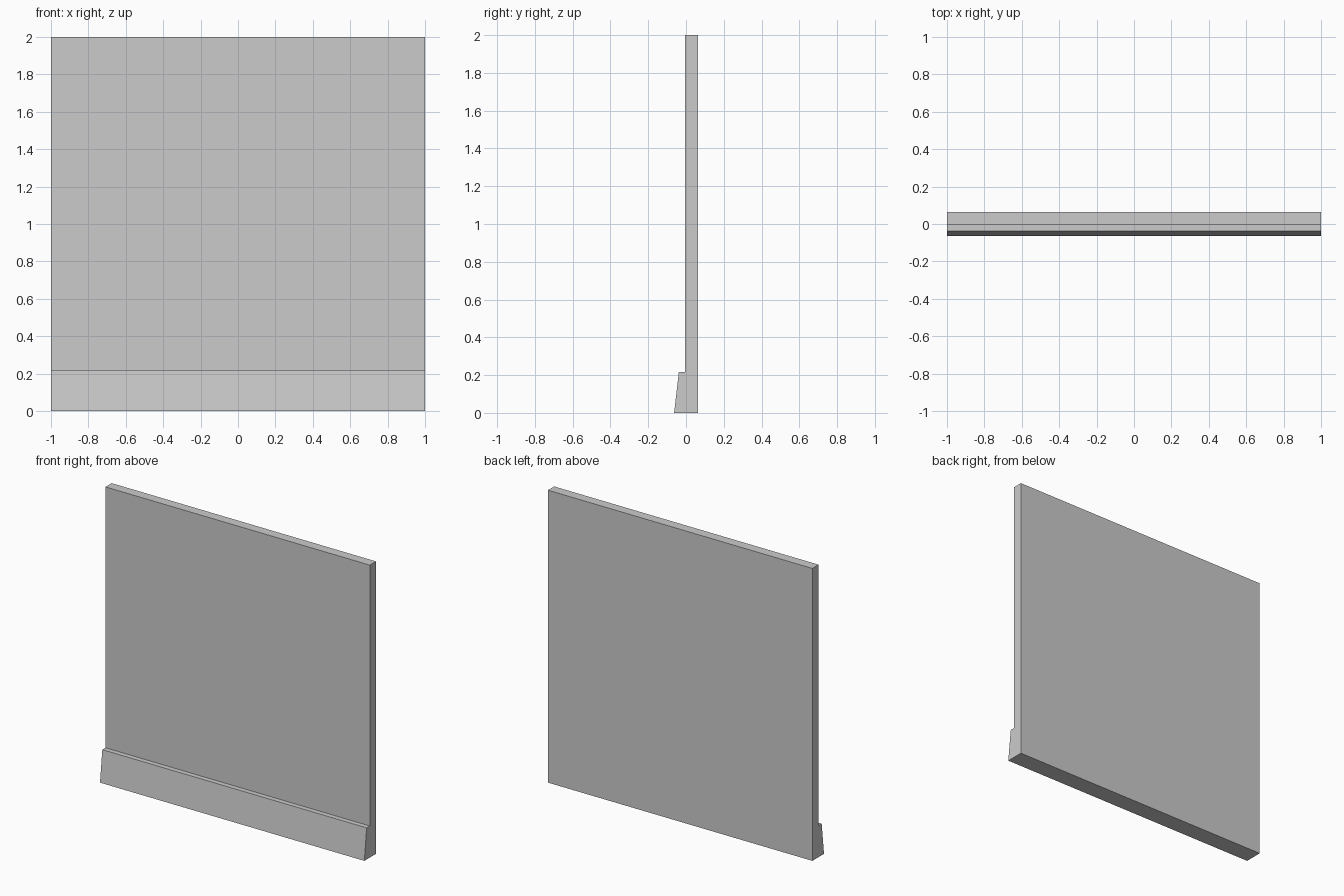
import bpy
import bmesh

cube = bpy.data.objects.get("Cube")
if cube:
    bpy.data.objects.remove(cube, do_unlink=True)

# Plain grey plaster
grey = bpy.data.materials.new("light_grey")
grey.use_nodes = True
colour = (0.6, 0.6, 0.6, 1.0)
grey.diffuse_color = colour
grey.node_tree.nodes["Principled BSDF"].inputs["Base Color"].default_value = colour

# Side profile (y, z): wall slab with a sloped skirting along the front foot
half_width = 1.0
back, wall_front = 0.063, -0.004
skirt_top, skirt_foot, skirt_height = -0.038, -0.063, 0.216
profile = [
    (back, 0), (back, 2), (wall_front, 2), (wall_front, skirt_height),
    (skirt_top, skirt_height), (skirt_foot, 0),
]

# Wall panel: profile swept across the full width
bm = bmesh.new()
section = bm.faces.new([bm.verts.new((-half_width, y, z)) for y, z in profile])
sweep = bmesh.ops.extrude_face_region(bm, geom=[section], use_keep_orig=True)
moved = [v for v in sweep["geom"] if isinstance(v, bmesh.types.BMVert)]
bmesh.ops.translate(bm, verts=moved, vec=(2 * half_width, 0, 0))
bmesh.ops.recalc_face_normals(bm, faces=bm.faces)

mesh = bpy.data.meshes.new("wall_with_skirting")
bm.to_mesh(mesh)
bm.free()
mesh.materials.append(grey)
wall = bpy.data.objects.new("wall_with_skirting", mesh)
bpy.context.collection.objects.link(wall)
